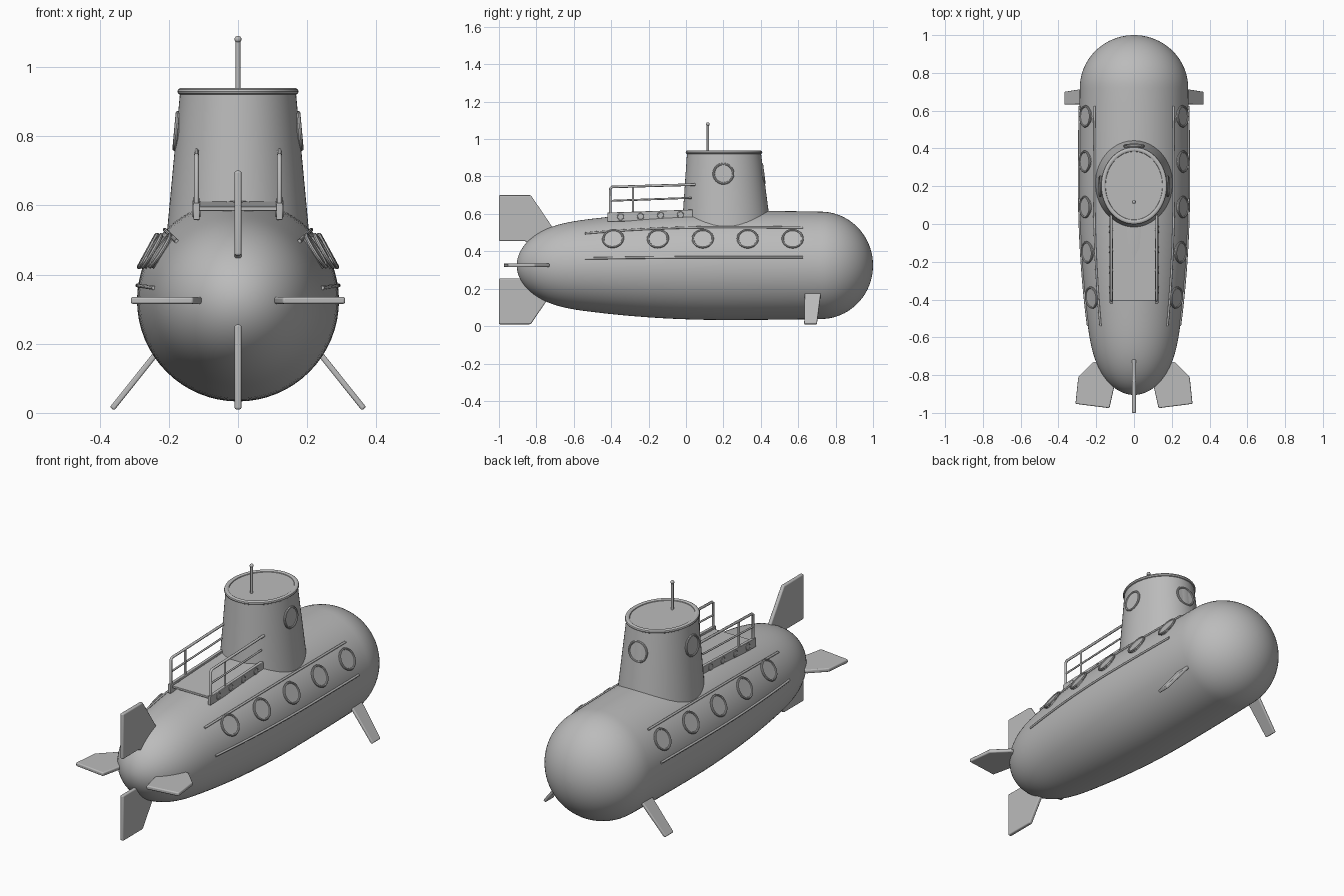
import bpy, bmesh, math
from mathutils import Vector, Matrix

cube = bpy.data.objects.get("Cube")
if cube:
    bpy.data.objects.remove(cube, do_unlink=True)

grey = bpy.data.materials.new("plain grey")
grey.use_nodes = True
GREY = (0.5, 0.5, 0.5, 1)
grey.diffuse_color = GREY
grey.node_tree.nodes["Principled BSDF"].inputs["Base Color"].default_value = GREY
AXIS = 0.325  # height of the hull centre line


def finish(name, bm):
    bmesh.ops.recalc_face_normals(bm, faces=bm.faces)
    mesh = bpy.data.meshes.new(name)
    bm.to_mesh(mesh)
    bm.free()
    mesh.materials.append(grey)
    mesh.shade_smooth()
    mesh.set_sharp_from_angle(angle=math.radians(35))
    ob = bpy.data.objects.new(name, mesh)
    bpy.context.collection.objects.link(ob)
    return ob


def loft(name, rings, caps=True, closed=False):
    bm = bmesh.new()
    rows = [[bm.verts.new(p) for p in ring] for ring in rings]
    n = len(rows[0])
    pairs = list(zip(rows, rows[1:])) + ([(rows[-1], rows[0])] if closed else [])
    for a, b in pairs:
        for i in range(n):
            j = (i + 1) % n
            bm.faces.new((a[i], a[j], b[j], b[i]))
    if caps and not closed:
        bm.faces.new(rows[0])
        bm.faces.new(rows[-1])
    return finish(name, bm)


def ellipse(rx, ry, y, z, n=64):
    turn = [math.tau * i / n for i in range(n)]
    return [(rx * math.cos(t), y + ry * math.sin(t), z) for t in turn]


def rod(name, points, radius):
    curve = bpy.data.curves.new(name, "CURVE")
    curve.dimensions = "3D"
    curve.bevel_depth = radius
    curve.bevel_resolution = 2
    curve.use_fill_caps = True
    line = curve.splines.new("POLY")
    line.points.add(len(points) - 1)
    for p, co in zip(line.points, points):
        p.co = (*co, 1)
    curve.materials.append(grey)
    ob = bpy.data.objects.new(name, curve)
    bpy.context.collection.objects.link(ob)


def plate(name, outline, thickness, bevel=0.006):
    """Flat plate through the outline, thickened evenly to both sides."""
    pts = [Vector(p) for p in outline]
    off = (pts[1] - pts[0]).cross(pts[2] - pts[0]).normalized() * thickness / 2
    bm = bmesh.new()
    a = [bm.verts.new(p - off) for p in pts]
    b = [bm.verts.new(p + off) for p in pts]
    bm.faces.new(a)
    bm.faces.new(b)
    for i in range(len(pts)):
        j = (i + 1) % len(pts)
        bm.faces.new((a[i], a[j], b[j], b[i]))
    ob = finish(name, bm)
    mod = ob.modifiers.new("rounded", "BEVEL")
    mod.width = bevel
    mod.segments = 3


def ring_and_pane(name, centre, normal, radius, tube):
    turn = Vector(normal).to_track_quat("Z", "Y").to_matrix().to_4x4()
    place = Matrix.Translation(centre) @ turn
    rings = []
    for k in range(8):
        t = math.tau * k / 8
        r = radius + tube * math.cos(t)
        rings.append([place @ Vector(p) for p in ellipse(r, r, 0, tube * math.sin(t), 32)])
    loft(name + "_ring", rings, closed=True)
    loft(name + "_pane", [[place @ Vector(p) for p in ellipse(radius, radius, 0, z, 32)]
                          for z in (-0.02, 0.001)])


# Hull: revolved around the y axis
def hull_radius(y):
    r = 0.292 - (0.049 * ((0.2 - y) / 0.75) ** 2 if y < 0.2 else 0.005 * ((y - 0.2) / 0.52) ** 2)
    if y < -0.5:
        r *= math.sqrt(max(0, 1 - ((-0.5 - y) / 0.405) ** 3.5))
    if y > 0.72:
        r = 0.287 * math.sqrt(max(0, 1 - ((y - 0.72) / 0.28) ** 2))
    return r


def on_hull(y, angle, lift=0.0):
    r = hull_radius(y) + lift
    return Vector((r * math.cos(angle), y, AXIS + r * math.sin(angle)))


stations = [-0.9049 + 0.4049 * (1 - math.cos(math.pi / 2 * i / 20)) for i in range(20)]
stations += [-0.5 + 1.22 * i / 16 for i in range(16)]
stations += [0.72 + 0.28 * math.sin(math.pi / 2 * i / 20) for i in range(20)] + [0.99999]
loft("hull", [[on_hull(y, math.tau * i / 64) for i in range(64)] for y in stations])

# Conning tower with a rounded rim and antenna
loft("tower", [ellipse(0.212, 0.245, 0.218, 0.45), ellipse(0.167, 0.197, 0.203, 0.932)])
rim = []
for k in range(10):
    t = math.tau * k / 10
    d = 0.013 * math.cos(t)
    rim.append(ellipse(0.162 + d, 0.192 + d, 0.203, 0.929 + 0.011 * math.sin(t)))
loft("tower_rim", rim, closed=True)
rod("antenna", [(0, 0.117, 0.92), (0, 0.117, 1.082)], 0.007)
bm = bmesh.new()
bmesh.ops.create_uvsphere(bm, u_segments=16, v_segments=8, radius=0.01,
                          matrix=Matrix.Translation((0, 0.117, 1.08)))
finish("antenna_tip", bm)

# Tower portholes: left, right and towards the bow
for side in (-1, 1):
    ring_and_pane("tower_side_porthole", (side * 0.179, 0.2, 0.815), (side, 0, 0.09), 0.052, 0.006)
ring_and_pane("tower_bow_porthole", (0, 0.413, 0.815), (0, 1, 0.13), 0.052, 0.006)

# Parts repeated on both sides
for side in (-1, 1):
    flip = Vector((side, 1, 1))

    # Hull portholes
    for i in range(5):
        y = -0.39 + 0.24 * i
        angle = math.asin(0.14 / hull_radius(y))
        slope = (hull_radius(y + 0.01) - hull_radius(y - 0.01)) / 0.02
        normal = Vector((math.cos(angle), -slope, math.sin(angle)))
        ring_and_pane("hull_porthole", on_hull(y, angle, 0.006) * flip, normal * flip, 0.053, 0.006)

    # Trim strips above and below the portholes
    for name, degrees in (("upper_trim", 44), ("lower_trim", 8.5)):
        rod(name, [on_hull(-0.54 + 1.165 * i / 24, math.radians(degrees), 0.002) * flip
                   for i in range(25)], 0.006)

    # Deck side boards with little ring fittings
    x = side * 0.12
    plate("deck_side", [(x, -0.42, 0.558), (x, 0.035, 0.57), (x, 0.035, 0.623), (x, -0.42, 0.607)],
          0.018, 0.003)
    for i in range(4):
        ring_and_pane("deck_fitting", (x + side * 0.009, -0.35 + 0.107 * i, 0.584 + 0.004 * i),
                      (side, 0, 0), 0.016, 0.003)

    # Handrails
    rod("top_rail", [(x, -0.405, 0.6), (x, -0.405, 0.735), (x, -0.395, 0.744), (x, 0.05, 0.757)], 0.007)
    rod("middle_rail", [(x, -0.405, 0.67), (x, 0.03, 0.686)], 0.005)
    rod("rail_post", [(x, -0.283, 0.6), (x, -0.283, 0.747)], 0.006)

    # Horizontal tail fins and slanted bow planes
    tail = [(0.13, -0.975), (0.31, -0.952), (0.295, -0.81), (0.215, -0.73), (0.11, -0.73), (0.1, -0.84)]
    plate("tail_plane", [(side * px, py, AXIS) for px, py in tail], 0.02)
    plate("bow_plane", [Vector(p) * flip for p in
                        ((0.21, 0.635, 0.205), (0.364, 0.632, 0.012),
                         (0.364, 0.7, 0.012), (0.21, 0.725, 0.205))], 0.016, 0.005)

    # Vertical tail fins, above and below the hull
    fin = [(-1, 0.375), (-1, 0.13), (-0.86, 0.13), (-0.8, 0.08), (-0.7, 0.18), (-0.735, 0.235), (-0.83, 0.375)]
    plate("tail_fin", [(0, py, AXIS + side * (pz if side > 0 else pz - 0.06)) for py, pz in fin], 0.02)

# Deck floor between the side boards
plate("deck_floor", [(-0.12, -0.405, 0.59), (0.12, -0.405, 0.59), (0.12, 0.03, 0.606), (-0.12, 0.03, 0.606)],
      0.012, 0.002)
